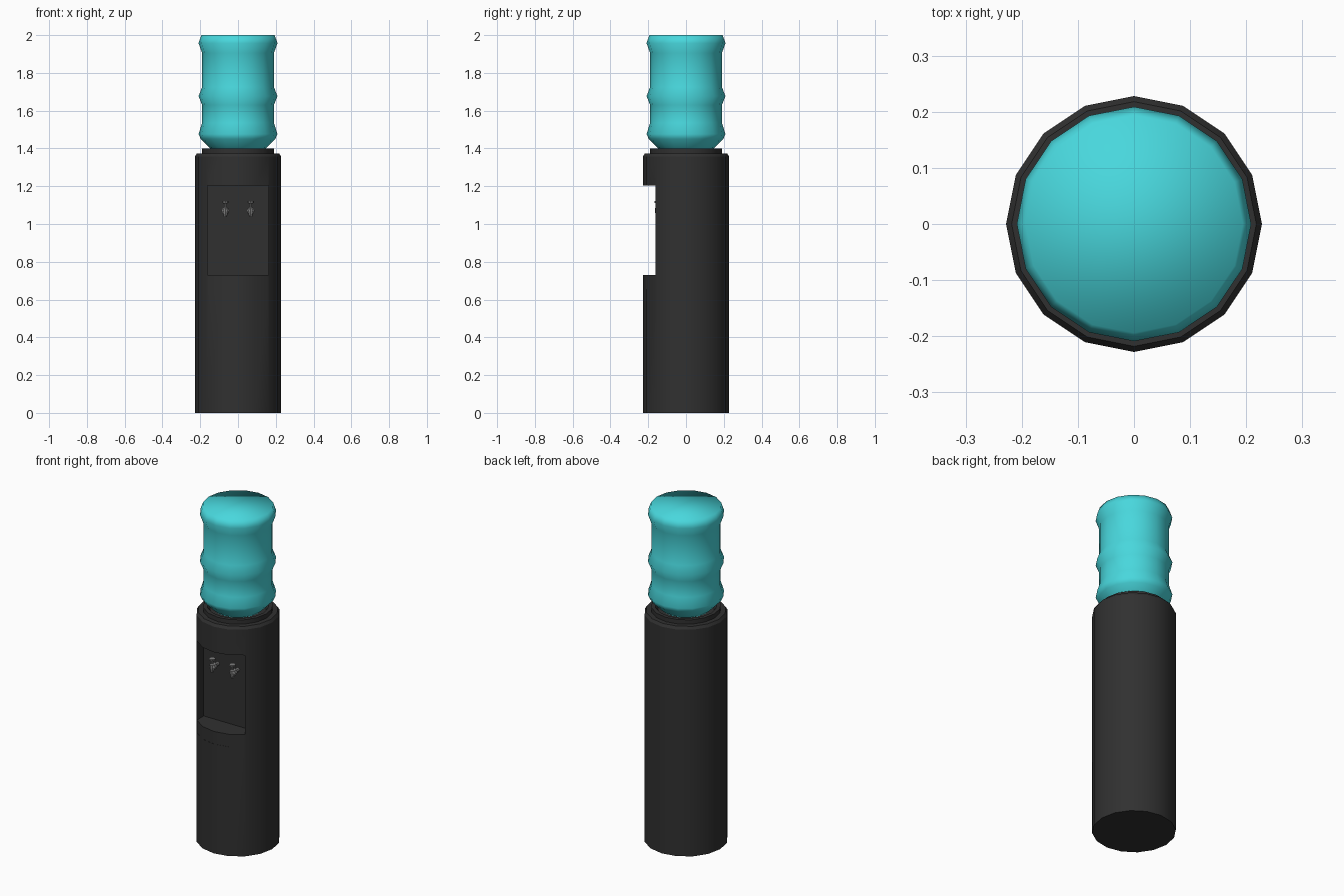
import bpy, bmesh, math
from mathutils import Matrix

if "Cube" in bpy.data.objects:
    bpy.data.objects.remove(bpy.data.objects["Cube"])

SIDES = 16
R = 0.228
BACK_Y = -0.095             # back wall of the dispenser niche
HALF_W = 0.161              # niche half width


def material(name, rgb):
    m = bpy.data.materials.new(name)
    m.diffuse_color = (*rgb, 1)
    m.use_nodes = True
    m.node_tree.nodes["Principled BSDF"].inputs["Base Color"].default_value = m.diffuse_color
    return m


BLACK = material("black_plastic", (0.03, 0.03, 0.03))
TEAL = material("teal_plastic", (0.065, 0.68, 0.72))
GREY = material("tap_grey", (0.22, 0.22, 0.22))


def finish(name, bm, mat):
    bmesh.ops.recalc_face_normals(bm, faces=bm.faces)
    me = bpy.data.meshes.new(name)
    bm.to_mesh(me)
    bm.free()
    ob = bpy.data.objects.new(name, me)
    bpy.context.collection.objects.link(ob)
    if mat:
        me.materials.append(mat)
    return ob


def smooth(ob, angle=30):
    bpy.ops.object.select_all(action='DESELECT')
    ob.select_set(True)
    bpy.context.view_layer.objects.active = ob
    bpy.ops.object.shade_smooth_by_angle(angle=math.radians(angle))


def lathe(bm, profile, sides, matrix=Matrix()):
    """Closed solid of revolution from (radius, z) points, capped at both ends."""
    rings = [[bm.verts.new(matrix @ Matrix.Rotation(2 * math.pi * i / sides, 4, 'Z')
                           @ Matrix.Translation((r, 0, z)).translation)
              for i in range(sides)] for r, z in profile]
    for a, b in zip(rings, rings[1:]):
        for i in range(sides):
            j = (i + 1) % sides
            bm.faces.new((a[i], a[j], b[j], b[i]))
    bm.faces.new(rings[0])
    bm.faces.new(rings[-1])


# Cabinet: 16-sided column with a chamfered top
bm = bmesh.new()
lathe(bm, [(R, 0), (R, 1.358), (0.218, 1.374)], SIDES)
cabinet = finish("cabinet", bm, BLACK)

# Dispenser niche cut out of the front
bm = bmesh.new()
z0, z1 = 0.655, 1.205
bmesh.ops.create_cube(bm, size=1, matrix=Matrix.Translation((0, BACK_Y - 0.2, (z0 + z1) / 2))
                      @ Matrix.Diagonal((2 * HALF_W, 0.4, z1 - z0, 1)))
cutter = finish("niche_cutter", bm, None)
cutter.hide_render = True
mod = cabinet.modifiers.new("niche", 'BOOLEAN')
mod.operation = 'DIFFERENCE'
mod.solver = 'EXACT'
mod.object = cutter
bpy.context.view_layer.objects.active = cabinet
bpy.ops.object.modifier_apply(modifier="niche")
bpy.data.objects.remove(cutter)
smooth(cabinet)

# Drip tray filling the bottom of the niche, following the cabinet's curve
bm = bmesh.new()
outline = [(-HALF_W, BACK_Y)]
for k in range(5):
    a = math.radians(225 + 22.5 * k)
    outline.append((0.227 * math.cos(a), 0.227 * math.sin(a)))
outline.append((HALF_W, BACK_Y))
base = bm.faces.new([bm.verts.new((x, y, z0)) for x, y in outline])
top = bmesh.ops.extrude_face_region(bm, geom=[base])["geom"]
bmesh.ops.translate(bm, vec=(0, 0, 0.73 - z0),
                    verts=[v for v in top if isinstance(v, bmesh.types.BMVert)])
smooth(finish("drip_tray", bm, BLACK))

# Collar that holds the bottle, dished inside
bm = bmesh.new()
lathe(bm, [(0.19, 1.37), (0.19, 1.4), (0.168, 1.4), (0.155, 1.385)], SIDES)
smooth(finish("bottle_collar", bm, BLACK))

# Water bottle with three ribs, smooth all over
bm = bmesh.new()
lathe(bm, [(0.13, 1.386), (0.152, 1.405), (0.197, 1.45), (0.209, 1.476), (0.19, 1.535),
           (0.19, 1.63), (0.209, 1.677), (0.19, 1.725), (0.19, 1.905),
           (0.209, 1.957), (0.194, 2.0)], SIDES)
smooth(finish("water_bottle", bm, TEAL), 180)

# Two taps: barrel from the back wall, spout, stem and push button
for side, x in (("left", -0.067), ("right", 0.067)):
    bm = bmesh.new()
    lathe(bm, [(0.008, 1.038), (0.014, 1.06), (0.014, 1.085), (0.007, 1.09), (0.007, 1.108),
               (0.018, 1.112), (0.018, 1.121)], 8, Matrix.Translation((x, -0.149, 0)))
    lathe(bm, [(0.012, 0), (0.012, 0.025), (0.021, 0.035), (0.021, 0.055), (0.012, 0.065)], 8,
          Matrix.Translation((x, BACK_Y, 1.07)) @ Matrix.Rotation(math.pi / 2, 4, 'X'))
    smooth(finish(side + "_tap", bm, GREY))
